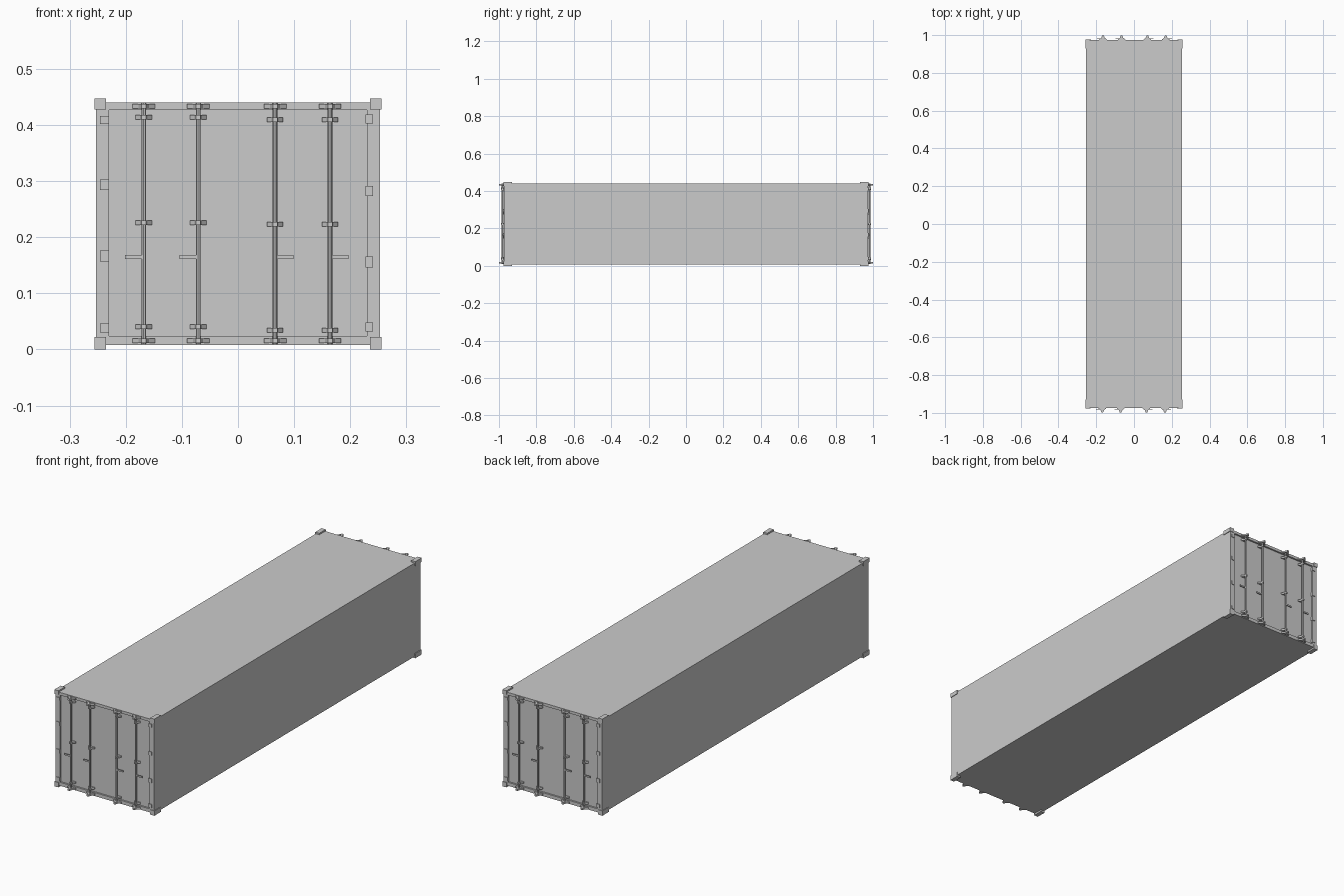
import bpy, bmesh, math
from mathutils import Matrix, Vector

if "Cube" in bpy.data.objects:
    bpy.data.objects.remove(bpy.data.objects["Cube"])

W, END, ZB, ZT = 0.253, 0.974, 0.008, 0.44   # half width, end plane, floor, roof
DOOR = 0.966                                 # recessed door plane


def finish(bm, name):
    bmesh.ops.recalc_face_normals(bm, faces=bm.faces)
    me = bpy.data.meshes.new(name)
    bm.to_mesh(me)
    bm.free()
    ob = bpy.data.objects.new(name, me)
    bpy.context.collection.objects.link(ob)
    return ob


def box(bm, x0, x1, y0, y1, z0, z1):
    m = Matrix.Translation(((x0 + x1) / 2, (y0 + y1) / 2, (z0 + z1) / 2))
    m = m @ Matrix.Diagonal((abs(x1 - x0), abs(y1 - y0), abs(z1 - z0), 1))
    return bmesh.ops.create_cube(bm, size=1, matrix=m)["verts"]


def prism(bm, pts, z0, z1):
    """Extrude an xy outline from z0 to z1."""
    f = bm.faces.new([bm.verts.new((x, y, z0)) for x, y in pts])
    new = bmesh.ops.extrude_face_region(bm, geom=[f])["geom"]
    bmesh.ops.translate(bm, vec=(0, 0, z1 - z0),
                        verts=[v for v in new if isinstance(v, bmesh.types.BMVert)])


def clamp(bm, x, z, half, h, base, tip):
    """Flared plate that wraps a locking rod, peaked outward."""
    lip = base - 0.004
    mid = lip + (tip - lip) * 0.4
    right = [(half, base), (half, lip), (half * 0.45, mid), (0.004, tip)]
    pts = [(x + a, b) for a, b in right] + [(x - a, b) for a, b in reversed(right)]
    prism(bm, pts, z - h / 2, z + h / 2)


# Container shell with a recessed door panel in each end
bm = bmesh.new()
box(bm, -W, W, -END, END, ZB, ZT)
for s in (-1, 1):
    bm.faces.ensure_lookup_table()
    end = next(f for f in bm.faces if f.calc_center_median().y * s > END - 0.001)
    bmesh.ops.inset_region(bm, faces=[end], thickness=0.01)
    for v in end.verts:
        v.co.x = math.copysign(0.2295, v.co.x)
        v.co.z = 0.427 if v.co.z > 0.2 else 0.024
    new = bmesh.ops.extrude_face_region(bm, geom=[end])["geom"]
    for v in new:
        if isinstance(v, bmesh.types.BMVert):
            v.co.y = s * DOOR
    if end.is_valid:
        bmesh.ops.delete(bm, geom=[end], context="FACES")
finish(bm, "container_shell")

# Corner castings
bm = bmesh.new()
for sx in (-1, 1):
    for sy in (-1, 1):
        for z0, z1 in ((0, 0.022), (0.428, 0.447)):
            box(bm, sx * 0.235, sx * 0.256, sy * 0.93, sy * 0.977, z0, z1)
finish(bm, "corner_castings")

# Locking rods: x, handle direction, door bracket heights
LEFT, RIGHT = (0.414, 0.226, 0.040), (0.409, 0.223, 0.034)
RODS = [(-0.168, -1, LEFT), (-0.071, -1, LEFT), (0.066, 1, RIGHT), (0.164, 1, RIGHT)]
ROD_Y = -0.981


def build_rods():
    bm = bmesh.new()
    for x, _, _ in RODS:
        bmesh.ops.create_cone(bm, segments=8, radius1=0.0042, radius2=0.0042,
                              depth=0.43, cap_ends=True,
                              matrix=Matrix.Translation((x, ROD_Y, 0.225)))
    return bm


def build_clamps():
    bm = bmesh.new()
    for x, _, heights in RODS:
        for z in (0.433, 0.015):                 # frame keepers
            clamp(bm, x, z, 0.02, 0.008, -END + 0.001, -0.999)
        for z in heights:                        # door brackets
            clamp(bm, x, z, 0.0145, 0.008, -DOOR + 0.001, -0.989)
    return bm


def build_handles():
    bm = bmesh.new()
    for x, d, _ in RODS:
        box(bm, x, x + d * 0.033, -0.983, -0.979, 0.161, 0.168)
    return bm


def build_hinges():
    bm = bmesh.new()
    for z0, z1 in ((0.402, 0.416), (0.284, 0.303), (0.157, 0.176), (0.030, 0.046)):
        box(bm, -0.246, -0.230, -0.977, -0.965, z0, z1)
    for z0, z1 in ((0.403, 0.419), (0.273, 0.291), (0.146, 0.166), (0.032, 0.048)):
        box(bm, 0.227, 0.241, -0.977, -0.965, z0, z1)
    return bm


# Same door hardware on both ends, the rear turned half around
for tag, angle in (("front", 0), ("rear", math.pi)):
    for part, build in (("locking_rods", build_rods), ("rod_clamps", build_clamps),
                        ("rod_handles", build_handles), ("door_hinges", build_hinges)):
        bm = build()
        bmesh.ops.transform(bm, matrix=Matrix.Rotation(angle, 4, "Z"), verts=bm.verts)
        finish(bm, f"{tag}_{part}")

# Centre seam strip between the rear doors
bm = bmesh.new()
box(bm, -0.0015, 0.0015, DOOR - 0.001, DOOR + 0.001, 0.024, 0.427)
finish(bm, "rear_door_seam")
